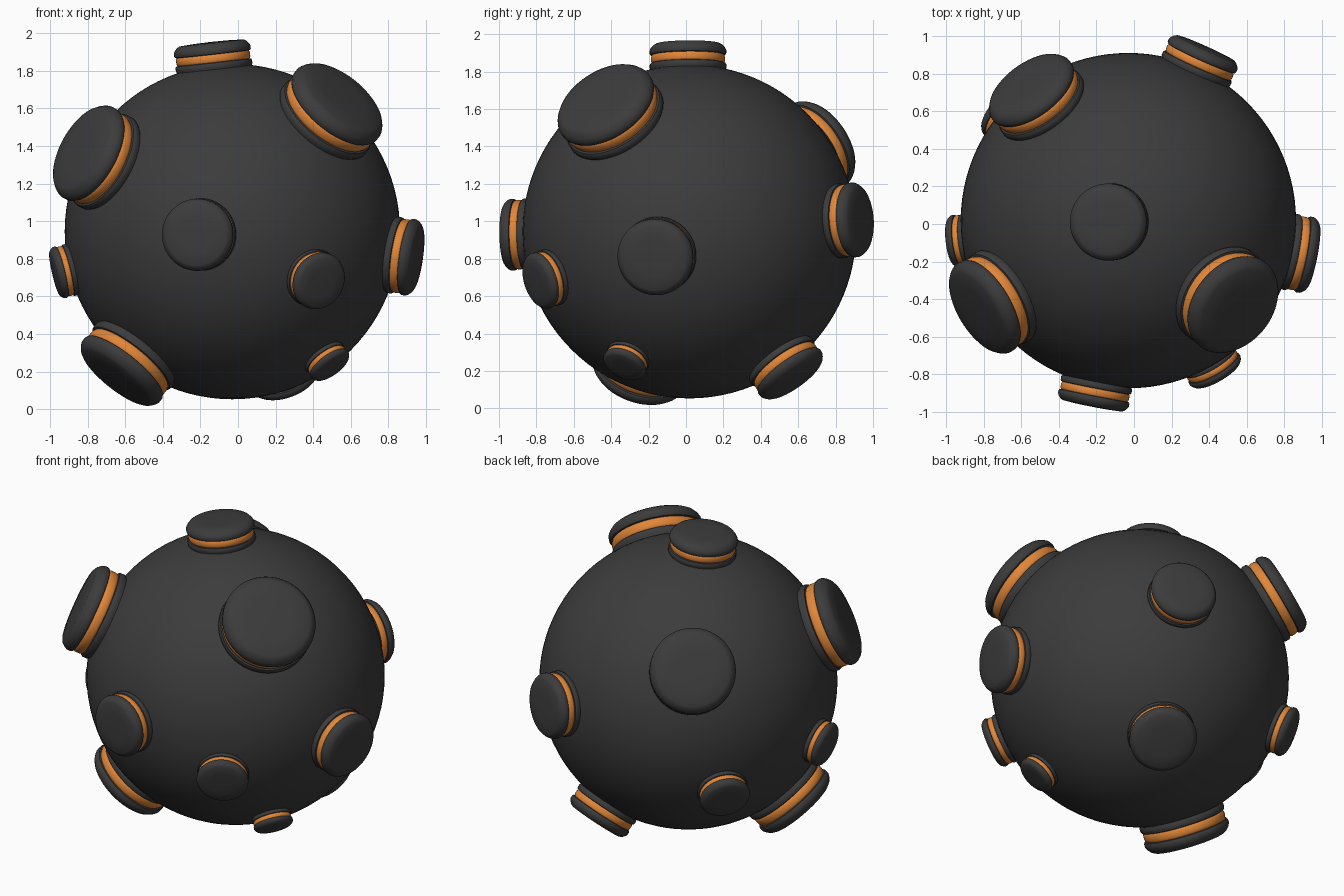
import bpy, bmesh, math
from mathutils import Vector

if "Cube" in bpy.data.objects:
    bpy.data.objects.remove(bpy.data.objects["Cube"])

CENTER = Vector((-0.03, 0.018, 0.945))
R = 0.892


def material(name, rgb):
    m = bpy.data.materials.new(name)
    m.diffuse_color = (*rgb, 1)
    m.use_nodes = True
    m.node_tree.nodes["Principled BSDF"].inputs["Base Color"].default_value = m.diffuse_color
    return m


DARK = material("dark_shell", (0.045, 0.045, 0.045))
ORANGE = material("orange_band", (0.75, 0.24, 0.04))


def finish(name, bm, mat):
    mesh = bpy.data.meshes.new(name)
    bmesh.ops.recalc_face_normals(bm, faces=bm.faces)
    bm.to_mesh(mesh)
    bm.free()
    ob = bpy.data.objects.new(name, mesh)
    bpy.context.collection.objects.link(ob)
    mesh.materials.append(mat)
    bpy.ops.object.select_all(action='DESELECT')
    bpy.context.view_layer.objects.active = ob
    ob.select_set(True)
    bpy.ops.object.shade_smooth_by_angle(angle=math.radians(35))
    return ob


def lathe(name, profile, scale, mat, steps=64):
    """Spin a (radius, height) profile around local z."""
    bm = bmesh.new()
    verts = [bm.verts.new((r * scale, 0, h * scale)) for r, h in profile]
    edges = [bm.edges.new(p) for p in zip(verts, verts[1:])]
    bmesh.ops.spin(bm, geom=verts + edges, cent=(0, 0, 0), axis=(0, 0, 1),
                   angle=2 * math.pi, steps=steps)
    bmesh.ops.remove_doubles(bm, verts=bm.verts, dist=1e-5)
    return finish(name, bm, mat)


# main ball
bm = bmesh.new()
bmesh.ops.create_uvsphere(bm, u_segments=96, v_segments=48, radius=R)
finish("ball", bm, DARK).location = CENTER

# stud profiles in units of the stud radius, measured from where it meets the ball
COLLAR = [(0.97, -0.3), (0.97, 0.0), (1, 0.05), (1, 0.14), (0.98, 0.175), (0.93, 0.19)]
BAND = [(0.92, 0.17), (0.945, 0.19), (0.965, 0.24), (0.965, 0.34), (0.945, 0.39), (0.92, 0.41)]
CAP = [(0.93, 0.39), (0.98, 0.405), (1, 0.44), (1, 0.52), (0.97, 0.58),
       (0.91, 0.65), (0.84, 0.69), (0.5, 0.71), (0, 0.72)]

# stud direction from the ball centre, and radius
STUDS = {
    "top": ((-0.112, -0.008, 1.01), 0.205),
    "front": ((-0.195, -1.0, -0.018), 0.192),
    "front_right": ((0.45, -0.777, -0.257), 0.155),
    "lower_front_right": ((0.505, -0.337, -0.69), 0.12),
    "upper_front_right": ((0.535, -0.43, 0.65), 0.283),
    "upper_front_left": ((-0.73, -0.44, 0.40), 0.275),
    "left": ((-0.93, -0.11, -0.22), 0.14),
    "right": ((1.0, -0.193, -0.145), 0.205),
    "lower_front_left": ((-0.60, -0.27, -0.753), 0.262),
    "lower_back": ((0.28, 0.56, -0.785), 0.203),
    "back_right": ((0.40, 0.89, 0.063), 0.20),
    "upper_back_left": ((-0.527, 0.706, 0.474), 0.258),
    "lower_back_left": ((-0.70, 0.60, -0.393), 0.153),
}

for name, (direction, r) in STUDS.items():
    n = Vector(direction).normalized()
    for part, profile, mat in (("collar", COLLAR, DARK), ("band", BAND, ORANGE), ("cap", CAP, DARK)):
        ob = lathe(f"{name}_stud_{part}", profile, r, mat)
        ob.location = CENTER + n * math.sqrt(R * R - r * r)
        ob.rotation_euler = n.to_track_quat('Z', 'Y').to_euler()
